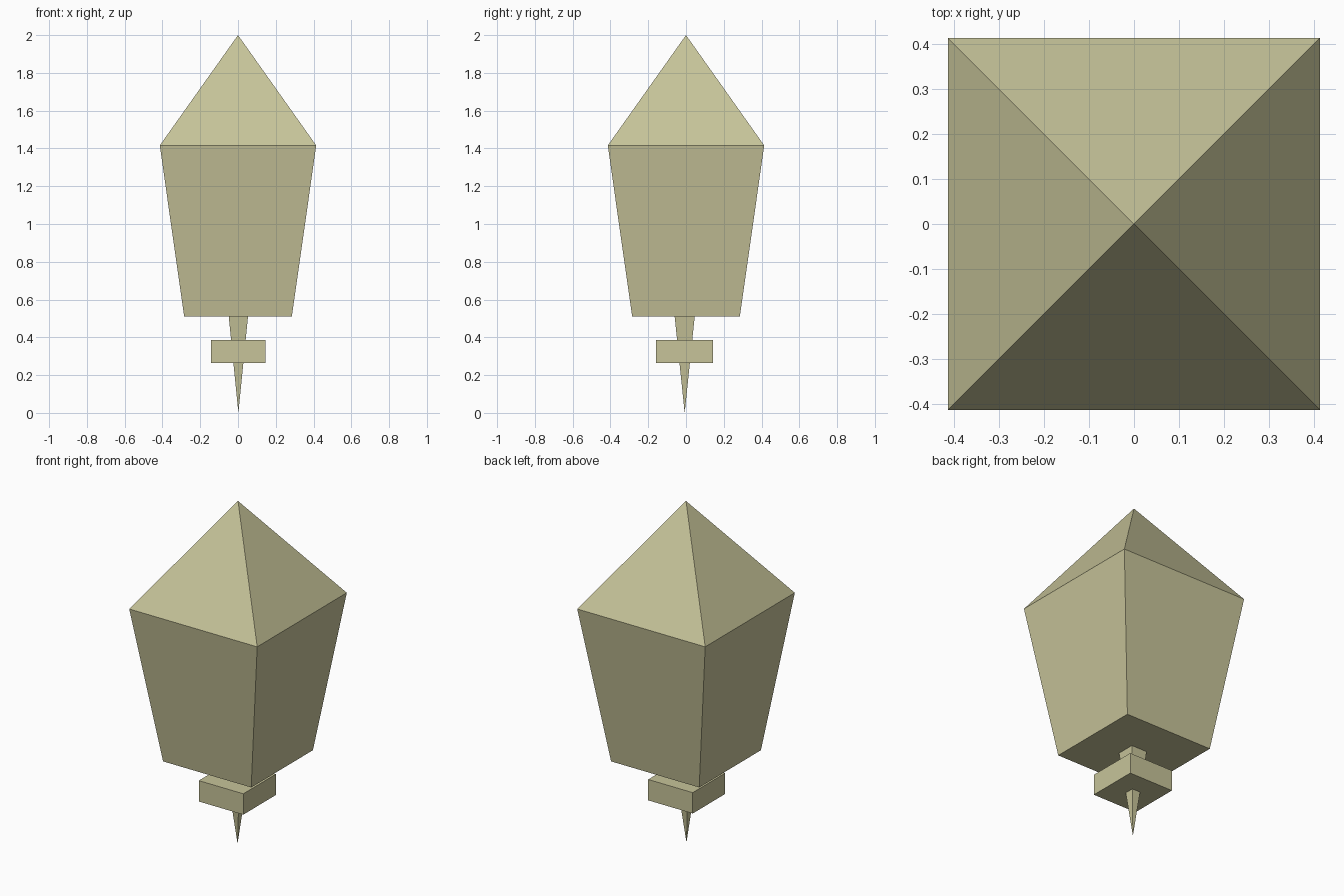
import bpy
import bmesh

cube = bpy.data.objects.get("Cube")
if cube:
    bpy.data.objects.remove(cube, do_unlink=True)

# Single pale olive colour
olive = bpy.data.materials.new("pale_olive")
olive.use_nodes = True
COLOR = (0.57, 0.55, 0.32, 1.0)
olive.diffuse_color = COLOR
bsdf = next(n for n in olive.node_tree.nodes if n.type == 'BSDF_PRINCIPLED')
bsdf.inputs["Base Color"].default_value = COLOR
bsdf.inputs["Roughness"].default_value = 0.9


def tapered_block(name, z0, size0, z1, size1, center=(0.0, 0.0)):
    """Four-sided block between two heights; a zero half size makes a point."""
    bm = bmesh.new()

    def ring(z, size):
        if size == 0:
            return [bm.verts.new((0, 0, z - z0))]
        hx, hy = size
        return [bm.verts.new((sx * hx, sy * hy, z - z0))
                for sx, sy in ((-1, -1), (1, -1), (1, 1), (-1, 1))]

    low, high = ring(z0, size0), ring(z1, size1)
    for i in range(4):
        j = (i + 1) % 4
        corners = [low[i % len(low)], low[j % len(low)],
                   high[j % len(high)], high[i % len(high)]]
        bm.faces.new(list(dict.fromkeys(corners)))
    for cap in (low, high):
        if len(cap) == 4:
            bm.faces.new(cap)
    bmesh.ops.recalc_face_normals(bm, faces=bm.faces)
    mesh = bpy.data.meshes.new(name)
    bm.to_mesh(mesh)
    bm.free()
    mesh.materials.append(olive)
    obj = bpy.data.objects.new(name, mesh)
    obj.location = (center[0], center[1], z0)
    bpy.context.collection.objects.link(obj)
    return obj


# Pointed roof and flared body
tapered_block("roof", 1.416, (0.414, 0.414), 2.0, 0)
tapered_block("body", 0.51, (0.285, 0.285), 1.416, (0.414, 0.414))

# Collar block and the spike running through it, slightly off centre
tapered_block("collar", 0.265, (0.144, 0.15), 0.387, (0.144, 0.15), (0.001, -0.008))
tapered_block("spike", 0.0, 0, 0.51, (0.051, 0.053), (0.002, -0.007))
